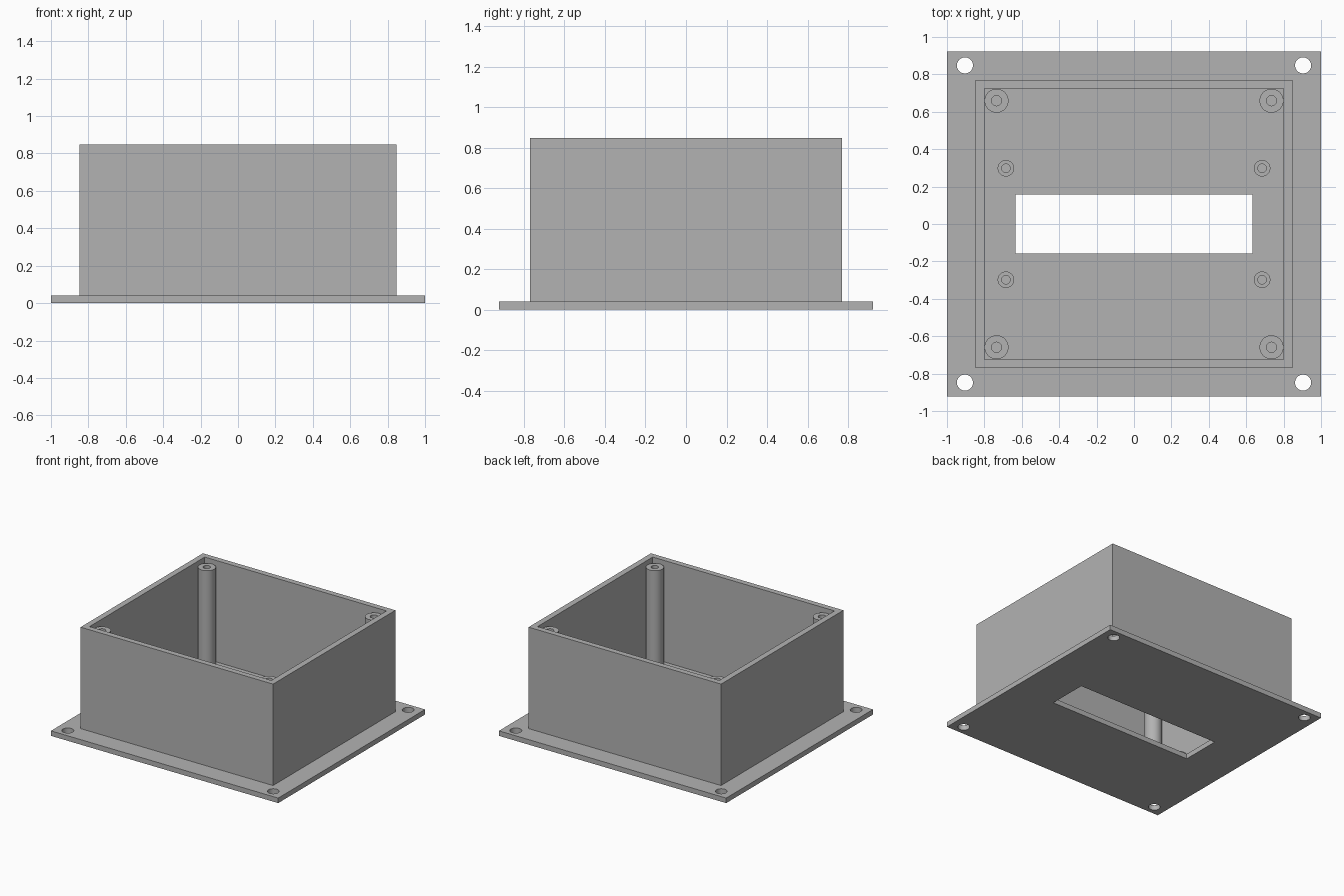
import bpy
from math import radians

cube = bpy.data.objects.get("Cube")
if cube:
    bpy.data.objects.remove(cube, do_unlink=True)

grey = bpy.data.materials.new("plain grey")
grey.use_nodes = True
colour = (0.45, 0.45, 0.45, 1)
grey.diffuse_color = colour
grey.node_tree.nodes["Principled BSDF"].inputs["Base Color"].default_value = colour

PLATE_TOP = 0.04
BOX_TOP = 0.847
SIGNS = [(sx, sy) for sx in (-1, 1) for sy in (-1, 1)]
SIDE = {-1: "right", 1: "left"}
END = {-1: "front", 1: "back"}


def block(name, half_x, half_y, z0, z1):
    bpy.ops.mesh.primitive_cube_add(size=2, location=(0, 0, (z0 + z1) / 2))
    ob = bpy.context.object
    ob.scale = (half_x, half_y, (z1 - z0) / 2)
    bpy.ops.object.transform_apply(location=True, rotation=False, scale=True)
    ob.name = name
    ob.data.materials.append(grey)
    return ob


def cylinder(name, x, y, radius, z0, z1):
    bpy.ops.mesh.primitive_cylinder_add(
        vertices=48, radius=radius, depth=z1 - z0, location=(x, y, (z0 + z1) / 2))
    ob = bpy.context.object
    ob.name = name
    ob.data.materials.append(grey)
    return ob


def cut(target, cutter):
    mod = target.modifiers.new("cut", "BOOLEAN")
    mod.operation = "DIFFERENCE"
    mod.solver = "EXACT"
    mod.object = cutter
    bpy.ops.object.select_all(action="DESELECT")
    bpy.context.view_layer.objects.active = target
    target.select_set(True)
    bpy.ops.object.modifier_apply(modifier=mod.name)
    bpy.data.objects.remove(cutter, do_unlink=True)


def smooth(ob):
    bpy.ops.object.select_all(action="DESELECT")
    bpy.context.view_layer.objects.active = ob
    ob.select_set(True)
    bpy.ops.object.shade_smooth_by_angle(angle=radians(30))


def hollow_post(name, x, y, radius, bore, top):
    # blind bore, closed below by the plate
    post = cylinder(name, x, y, radius, PLATE_TOP, top)
    cut(post, cylinder("bore_cutter", x, y, bore, PLATE_TOP - 0.1, top + 0.1))
    smooth(post)


# Mounting flange with slot and corner screw holes
flange = block("flange_plate", 1, 0.923, 0, PLATE_TOP)
cut(flange, block("slot_cutter", 0.633, 0.158, -0.1, 0.2))
for sx, sy in SIGNS:
    cut(flange, cylinder("hole_cutter", sx * 0.904, sy * 0.848, 0.043, -0.1, 0.2))
smooth(flange)

# Open box walls
walls = block("box_walls", 0.847, 0.769, PLATE_TOP, BOX_TOP)
cut(walls, block("cavity_cutter", 0.8, 0.724, -0.1, 1))

# Tall corner screw posts and short standoffs beside the slot
for sx, sy in SIGNS:
    place = END[sy] + "_" + SIDE[sx]
    hollow_post("screw_post_" + place, sx * 0.735, sy * 0.659, 0.064, 0.027, 0.81)
    hollow_post("standoff_" + place, sx * 0.685, sy * 0.298, 0.044, 0.023, 0.12)
